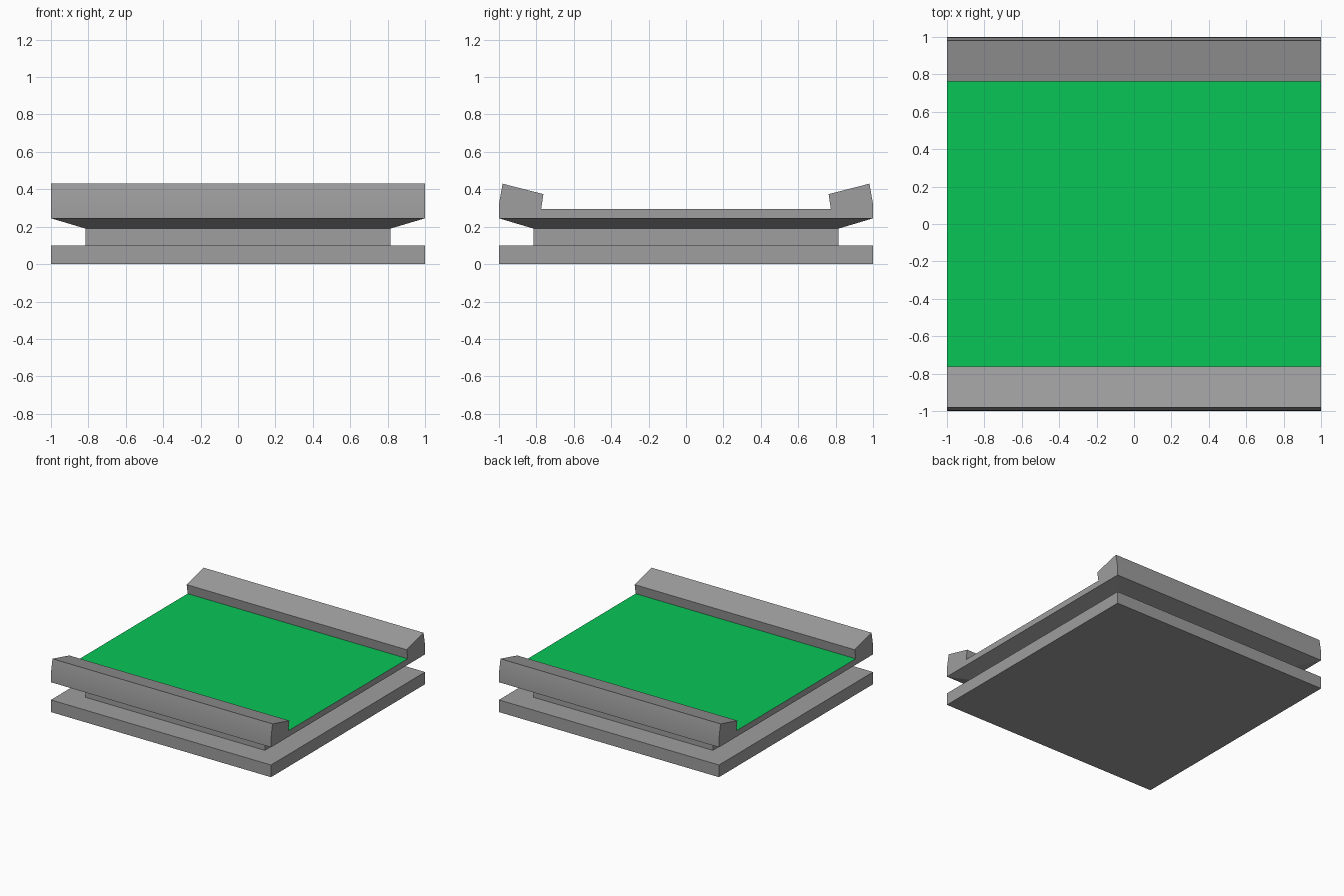
import bpy, bmesh

if "Cube" in bpy.data.objects:
    bpy.data.objects.remove(bpy.data.objects["Cube"])


def material(name, rgb):
    m = bpy.data.materials.new(name)
    m.diffuse_color = (*rgb, 1)
    m.use_nodes = True
    m.node_tree.nodes["Principled BSDF"].inputs["Base Color"].default_value = m.diffuse_color
    return m


grey = material("grey", (0.342, 0.342, 0.342))
green = material("green", (0.003, 0.56, 0.095))


def finish(name, bm, mats):
    bmesh.ops.recalc_face_normals(bm, faces=bm.faces)
    me = bpy.data.meshes.new(name)
    bm.to_mesh(me)
    bm.free()
    for m in mats:
        me.materials.append(m)
    ob = bpy.data.objects.new(name, me)
    bpy.context.collection.objects.link(ob)
    return ob


def square_block(name, h0, z0, h1, z1):
    """Square frustum with half-widths h0 (bottom) and h1 (top)."""
    bm = bmesh.new()
    bmesh.ops.create_cube(bm, size=2)
    for v in bm.verts:
        h, z = (h1, z1) if v.co.z > 0 else (h0, z0)
        v.co = (v.co.x * h, v.co.y * h, z)
    return finish(name, bm, [grey])


# Floor slab, narrower neck and flared underside
square_block("base_slab", 1, 0, 1, 0.10)
square_block("neck", 0.815, 0.10, 0.815, 0.19)
square_block("flared_underside", 0.815, 0.19, 1, 0.245)

# Deck with raised, tilted kerbs: mirrored cross-section extruded along x
half = [(1.0, 0.245), (0.998, 0.33), (0.98, 0.43), (0.762, 0.374), (0.774, 0.295)]
profile = half + [(-y, z) for y, z in reversed(half)]
bm = bmesh.new()
face = bm.faces.new([bm.verts.new((-1, y, z)) for y, z in profile])
ext = bmesh.ops.extrude_face_region(bm, geom=[face])
bmesh.ops.translate(bm, vec=(2, 0, 0),
                    verts=[g for g in ext["geom"] if isinstance(g, bmesh.types.BMVert)])
bmesh.ops.recalc_face_normals(bm, faces=bm.faces)
# Green road surface is the level face between the kerbs
for f in bm.faces:
    if f.normal.z > 0.99:
        f.material_index = 1
deck = finish("deck_with_kerbs", bm, [grey, green])

# Soften only the slight bend on the outer kerb walls
bpy.context.view_layer.objects.active = deck
deck.select_set(True)
bpy.ops.object.shade_smooth_by_angle(angle=0.5)
